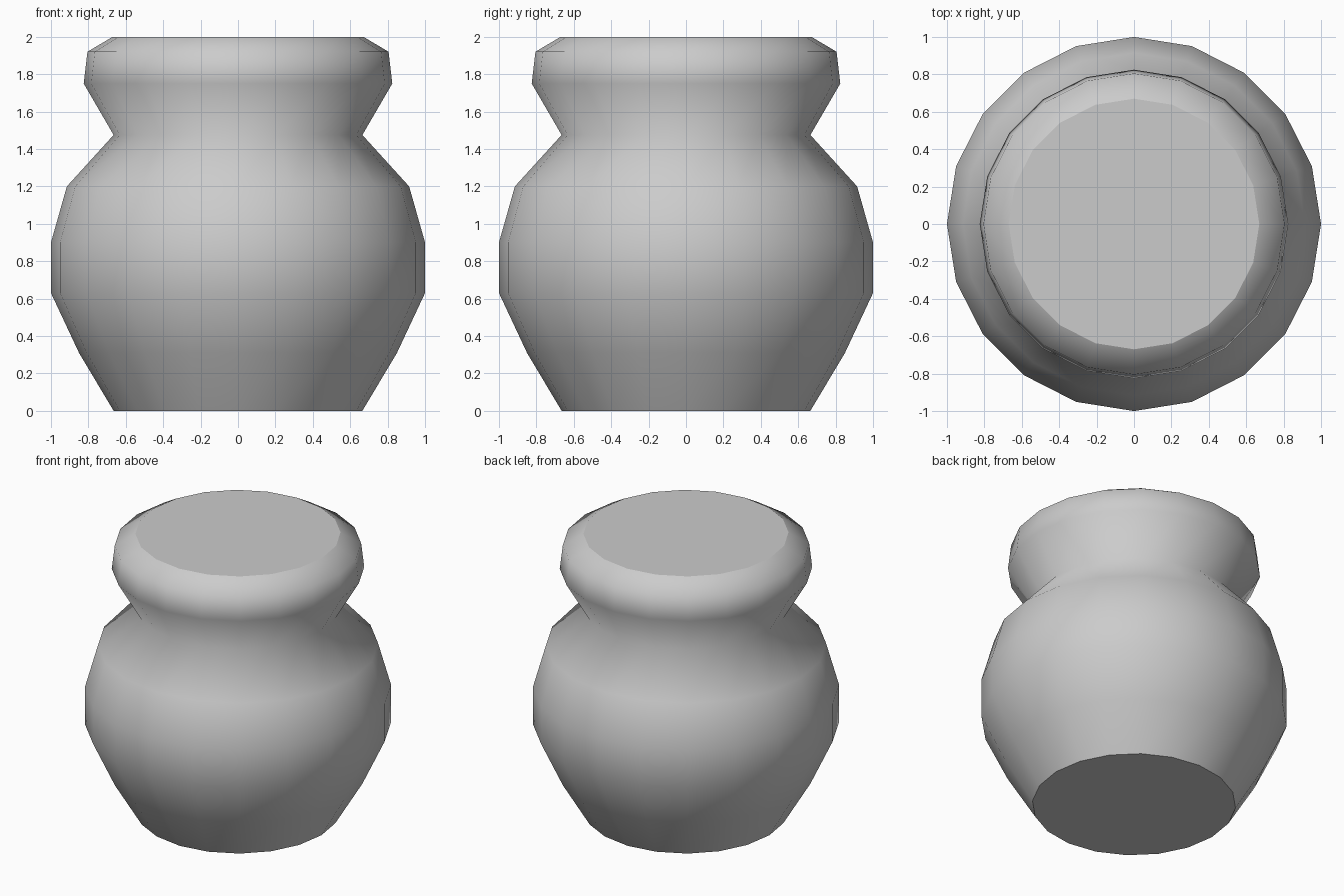
import bpy, bmesh
from math import cos, sin, tau

if "Cube" in bpy.data.objects:
    bpy.data.objects.remove(bpy.data.objects["Cube"])

SIDES = 20
# Outline from base to rim: (radius, height)
PROFILE = [(0.665, 0), (0.85, 0.31), (1.0, 0.63), (1.0, 0.9), (0.915, 1.2),
           (0.665, 1.475), (0.825, 1.75), (0.805, 1.92), (0.67, 2.0)]

bm = bmesh.new()
rings = [[bm.verts.new((r * cos(tau * i / SIDES), r * sin(tau * i / SIDES), z))
          for i in range(SIDES)] for r, z in PROFILE]

# Smooth walls
for low, high in zip(rings, rings[1:]):
    for i in range(SIDES):
        j = (i + 1) % SIDES
        bm.faces.new((low[i], low[j], high[j], high[i])).smooth = True

# Flat base and closed top
bm.faces.new(rings[0][::-1])
bm.faces.new(rings[-1])

mesh = bpy.data.meshes.new("pot")
bm.to_mesh(mesh)
bm.free()
pot = bpy.data.objects.new("pot", mesh)
bpy.context.collection.objects.link(pot)
